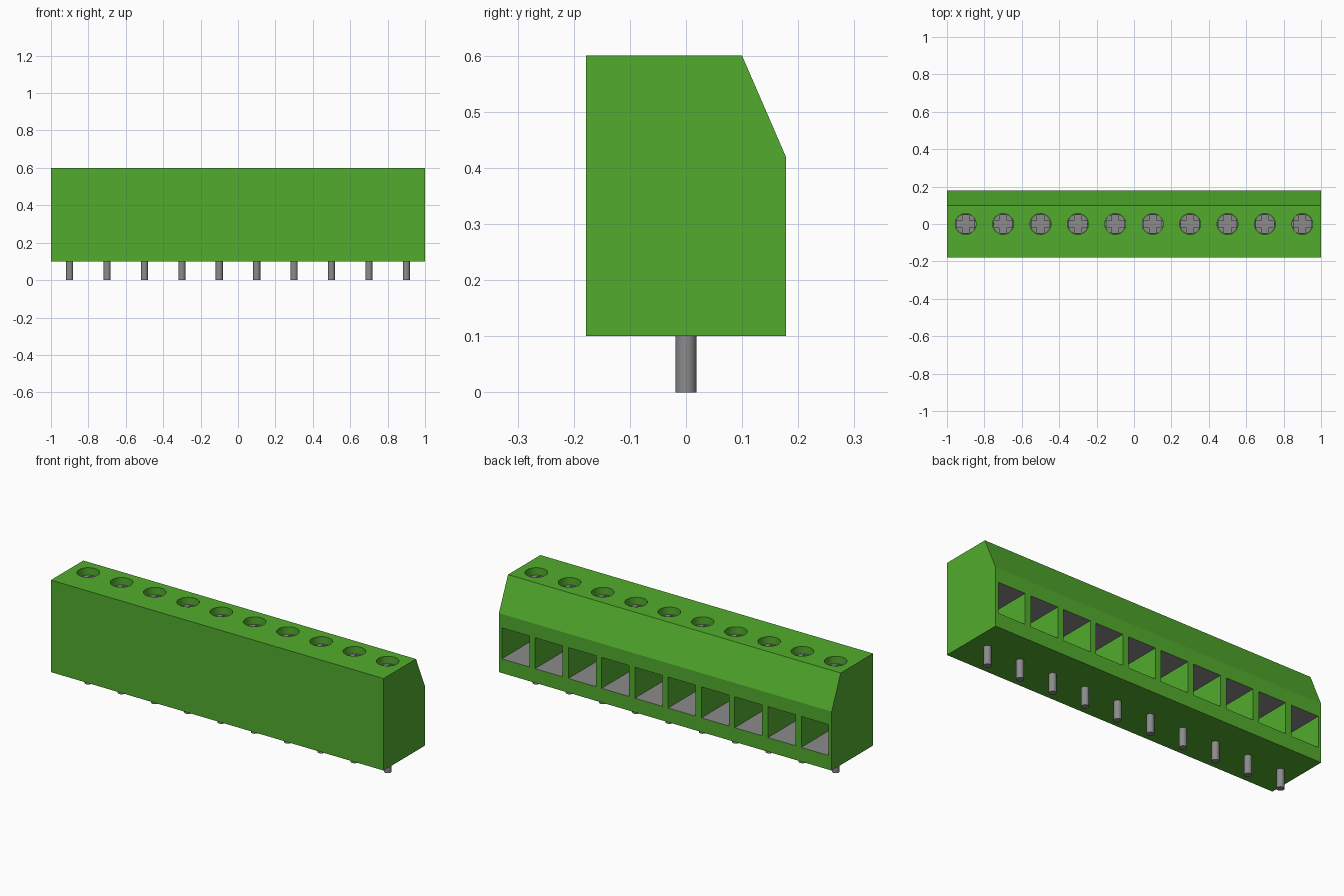
import bpy, bmesh, math

cube = bpy.data.objects.get("Cube")
if cube:
    bpy.data.objects.remove(cube, do_unlink=True)

COUNT, PITCH = 10, 0.2
XS = [(i - (COUNT - 1) / 2) * PITCH for i in range(COUNT)]


def material(name, rgb):
    m = bpy.data.materials.new(name)
    m.use_nodes = True
    m.diffuse_color = (*rgb, 1)
    m.node_tree.nodes["Principled BSDF"].inputs["Base Color"].default_value = (*rgb, 1)
    return m


GREEN = material("green plastic", (0.084, 0.413, 0.026))
METAL = material("grey metal", (0.26, 0.26, 0.26))


def prism(bm, points, offset):
    """Extrude a closed outline of 3D points along an offset."""
    face = bm.faces.new([bm.verts.new(p) for p in points])
    ext = bmesh.ops.extrude_face_region(bm, geom=[face])["geom"]
    bmesh.ops.translate(bm, vec=offset, verts=[v for v in ext if isinstance(v, bmesh.types.BMVert)])
    bmesh.ops.recalc_face_normals(bm, faces=bm.faces)


def circle(x, z, radius, sides=32):
    return [(x + radius * math.cos(2 * math.pi * i / sides),
             radius * math.sin(2 * math.pi * i / sides), z) for i in range(sides)]


def make_object(name, bm, mats):
    mesh = bpy.data.meshes.new(name)
    bm.to_mesh(mesh)
    bm.free()
    for m in mats:
        mesh.materials.append(m)
    ob = bpy.data.objects.new(name, mesh)
    bpy.context.collection.objects.link(ob)
    return ob


def activate(ob):
    bpy.ops.object.select_all(action='DESELECT')
    ob.select_set(True)
    bpy.context.view_layer.objects.active = ob


def carve(ob, cutter):
    """Subtract the cutter, then discard it."""
    cutter.hide_render = True
    mod = ob.modifiers.new("carve", 'BOOLEAN')
    mod.operation, mod.solver, mod.object = 'DIFFERENCE', 'EXACT', cutter
    activate(ob)
    bpy.ops.object.modifier_apply(modifier=mod.name)
    bpy.data.objects.remove(cutter, do_unlink=True)


def smooth(ob):
    activate(ob)
    bpy.ops.object.shade_smooth_by_angle(angle=math.radians(20))


# Housing: side profile with a sloped rear shoulder
profile = [(-0.178, 0.1), (0.178, 0.1), (0.178, 0.42), (0.1, 0.6), (-0.178, 0.6)]
bm = bmesh.new()
prism(bm, [(-1, y, z) for y, z in profile], (2, 0, 0))
housing = make_object("housing", bm, [GREEN, METAL])

# Wire openings in the back and screw wells in the top
W, Z0, Z1, DEEP = 0.0825, 0.177, 0.345, -0.12
bm = bmesh.new()
for x in XS:
    prism(bm, [(x - W, DEEP, Z0), (x + W, DEEP, Z0), (x + W, DEEP, Z1), (x - W, DEEP, Z1)], (0, 0.4, 0))
    prism(bm, circle(x, 0.45, 0.056), (0, 0, 0.25))
carve(housing, make_object("opening_cutter", bm, [GREEN]))

# Floors and ceilings of the wire openings are metal clamp plates
for p in housing.data.polygons:
    inside = 0.15 < p.center.z < 0.37
    p.material_index = 1 if inside and abs(p.normal.z) > 0.9 else 0
smooth(housing)

# Screw with a cross recess
bm = bmesh.new()
prism(bm, circle(0, 0.449, 0.055), (0, 0, 0.111))
screw = make_object("screw_1", bm, [METAL])
a, b = 0.018, 0.048
cross = [(a, a), (a, b), (-a, b), (-a, a), (-b, a), (-b, -a),
         (-a, -a), (-a, -b), (a, -b), (a, -a), (b, -a), (b, a)]
bm = bmesh.new()
prism(bm, [(x, y, 0.535) for x, y in cross], (0, 0, 0.1))
carve(screw, make_object("cross_cutter", bm, [METAL]))
smooth(screw)

# Solder pin
bm = bmesh.new()
prism(bm, circle(0, 0, 0.019, 24), (0, 0, 0.11))
pin = make_object("pin_1", bm, [METAL])
smooth(pin)

# Repeat screw and pin along the row
for part, label in ((screw, "screw"), (pin, "pin")):
    part.location.x = XS[0]
    for i, x in enumerate(XS[1:], 2):
        copy = part.copy()
        copy.name = f"{label}_{i}"
        copy.location.x = x
        bpy.context.collection.objects.link(copy)
